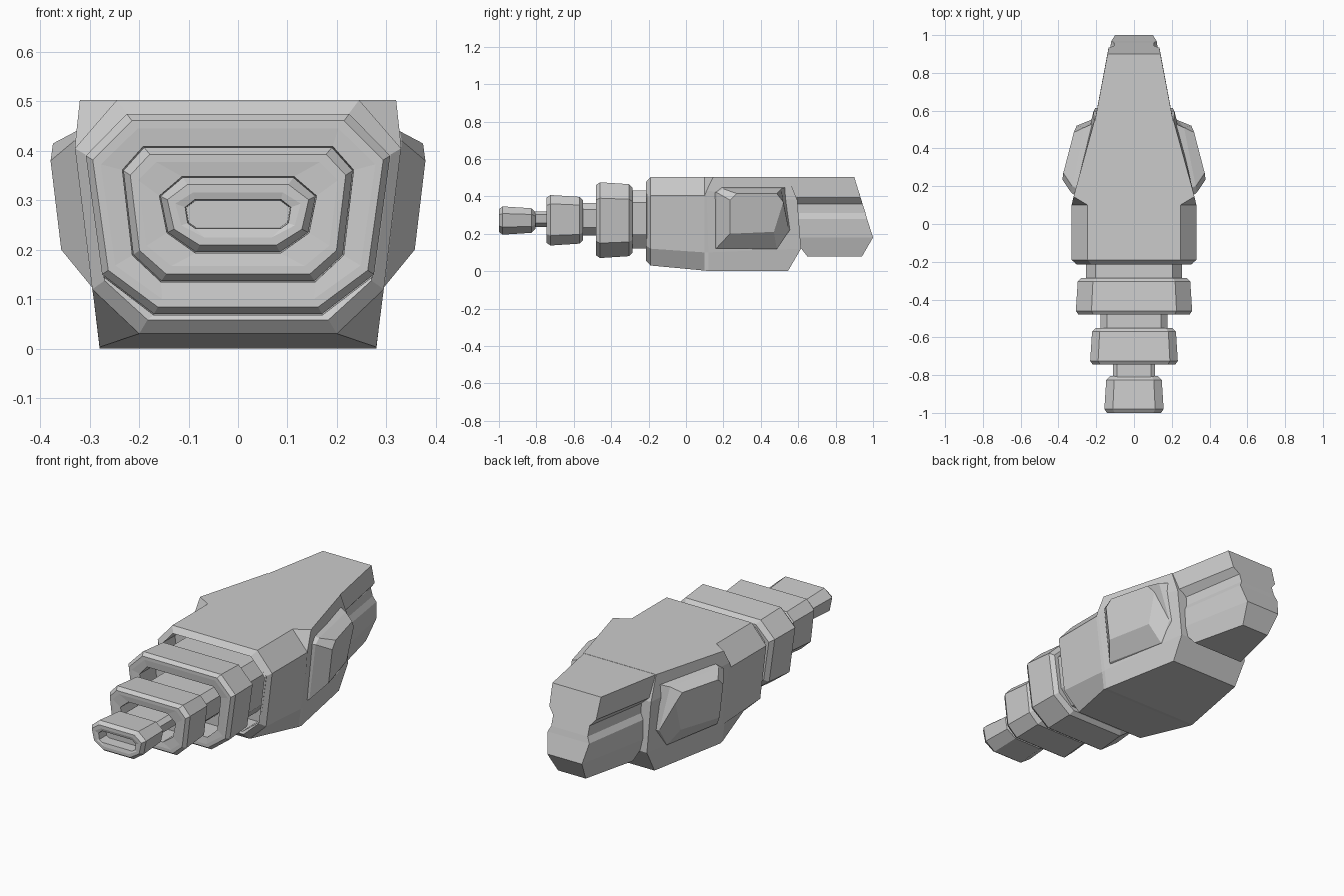
import bpy, bmesh

if "Cube" in bpy.data.objects:
    bpy.data.objects.remove(bpy.data.objects["Cube"])


def loft(name, sections):
    """Skin mirrored half profiles of (x, y, z), top to bottom, capping both ends."""
    bm = bmesh.new()
    rings, n = [], len(sections[0])
    for s in sections:
        right = [bm.verts.new(p) for p in s]
        left = [bm.verts.new((-x, y, z)) for x, y, z in s]
        rings.append(right + left[::-1])
    m = 2 * n
    for a, b in zip(rings, rings[1:]):
        for i in range(m):
            bm.faces.new((a[i], a[(i + 1) % m], b[(i + 1) % m], b[i]))
    for r in (rings[0], rings[-1]):
        for i in range(n - 1):
            bm.faces.new((r[i], r[i + 1], r[m - 2 - i], r[m - 1 - i]))
    return finish(name, bm)


def finish(name, bm):
    bmesh.ops.recalc_face_normals(bm, faces=bm.faces[:])
    bmesh.ops.dissolve_limit(bm, angle_limit=0.01, verts=bm.verts[:], edges=bm.edges[:])
    me = bpy.data.meshes.new(name)
    bm.to_mesh(me)
    bm.free()
    ob = bpy.data.objects.new(name, me)
    bpy.context.collection.objects.link(ob)
    return ob


def at(prof, y, d=0.0):
    """Place an (x, z) half profile at depth y, inset by d."""
    w = max(p[0] for p in prof)
    top, bot = prof[0][1], prof[-1][1]
    c, h = (top + bot) / 2, (top - bot) / 2
    return [(x * (w - d) / w, y, c + (z - c) * (h - d) / h) for x, z in prof]


# Half octagons of the stepped nose, largest to smallest
BODY = [(.245, .503), (.33, .405), (.295, .12), (.20, .03)]
SEG1 = [(.225, .475), (.308, .39), (.275, .15), (.17, .07)]
SEG2 = [(.19, .407), (.232, .36), (.212, .19), (.155, .137)]
SEG3 = [(.112, .346), (.157, .308), (.142, .235), (.085, .195)]
SLOT = [(.085, .30), (.105, .285), (.10, .255), (.085, .245)]

# Main hull: recessed front mouth, chamfered shoulders, tapering rear
loft("hull", [
    at(SEG1, -.08),
    at(SEG1, -.21, -.002),
    at(BODY, -.215, .028),
    at(BODY, -.19),
    [(.245, .1, .503), (.33, .1, .405), (.292, .1, .10), (.28, .1, .003)],
    [(.32, .145, .503), (.328, .11, .43), (.292, .12, .10), (.28, .12, 0)],
    [(.21, .545, .503), (.215, .595, .38), (.205, .615, .12), (.20, .545, 0)],
])


# Telescoping nose segments, each with a bevelled rim and hollow mouth
def segment(name, prof, mouth, y0, depth):
    loft(name, [
        at(prof, y0 + .195, .03),
        at(prof, y0 + .175, .01),
        at(prof, y0 + .02),
        at(prof, y0, .014),
        at(prof, y0, .03),
        at(mouth, y0 + .004, -.002),
        at(mouth, y0 + depth),
    ])


segment("nose_segment_large", SEG1, SEG2, -.48, .13)
segment("nose_segment_middle", SEG2, SEG3, -.745, .13)
segment("nose_segment_tip", SEG3, SLOT, -1.0, .06)


# Slim necks joining the segments
def neck(name, w, z0, z1, ya, yb):
    h = z1 - z0
    prof = [(w * .8, z1), (w, z1 - h * .2), (w * .92, z0 + h * .25), (w * .65, z0)]
    loft(name, [at(prof, ya), at(prof, yb)])


neck("neck_large", .255, .12, .43, -.32, -.05)
neck("neck_middle", .178, .19, .365, -.58, -.33)
neck("neck_small", .112, .235, .32, -.84, -.6)

# Tail block with a side groove and a raked rear face
TAIL_FRONT = [(.208, .54, .502), (.203, .57, .395), (.165, .57, .36), (.165, .57, .31),
              (.18, .57, .28), (.185, .57, .18), (.15, .65, .077)]
TAIL_REAR = [(.14, .90, .502), (.135, .933, .395), (.105, .944, .36), (.105, .96, .31),
             (.12, .968, .28), (.10, 1.0, .18), (.08, .94, .077)]
loft("tail", [TAIL_FRONT, TAIL_REAR])

# Raised side pods: base outline, bevelled shoulder and flat outer panel (y, z)
BASE = [(.15, .42), (.19, .45), (.535, .45), (.585, .22), (.505, .10), (.15, .115)]
SHOULDER = [(.165, .42), (.20, .44), (.51, .44), (.55, .22), (.485, .12), (.165, .125)]
PANEL = [(.235, .38), (.27, .415), (.485, .415), (.52, .37), (.47, .21), (.235, .20)]


def pod(name, side):
    bm = bmesh.new()
    rings = []
    for outline, off, slope in ((BASE, .305, .27), (SHOULDER, .33, .20), (PANEL, .378, .26)):
        y0 = .15 if outline is not PANEL else .24
        rings.append([bm.verts.new((side * (off - slope * (y - y0) - .12 * (.38 - z)), y, z))
                      for y, z in outline])
    for a, b in zip(rings, rings[1:]):
        for i in range(6):
            bm.faces.new((a[i], a[(i + 1) % 6], b[(i + 1) % 6], b[i]))
    bm.faces.new(rings[0])
    bm.faces.new(rings[-1])
    finish(name, bm)


pod("side_pod_right", 1)
pod("side_pod_left", -1)
